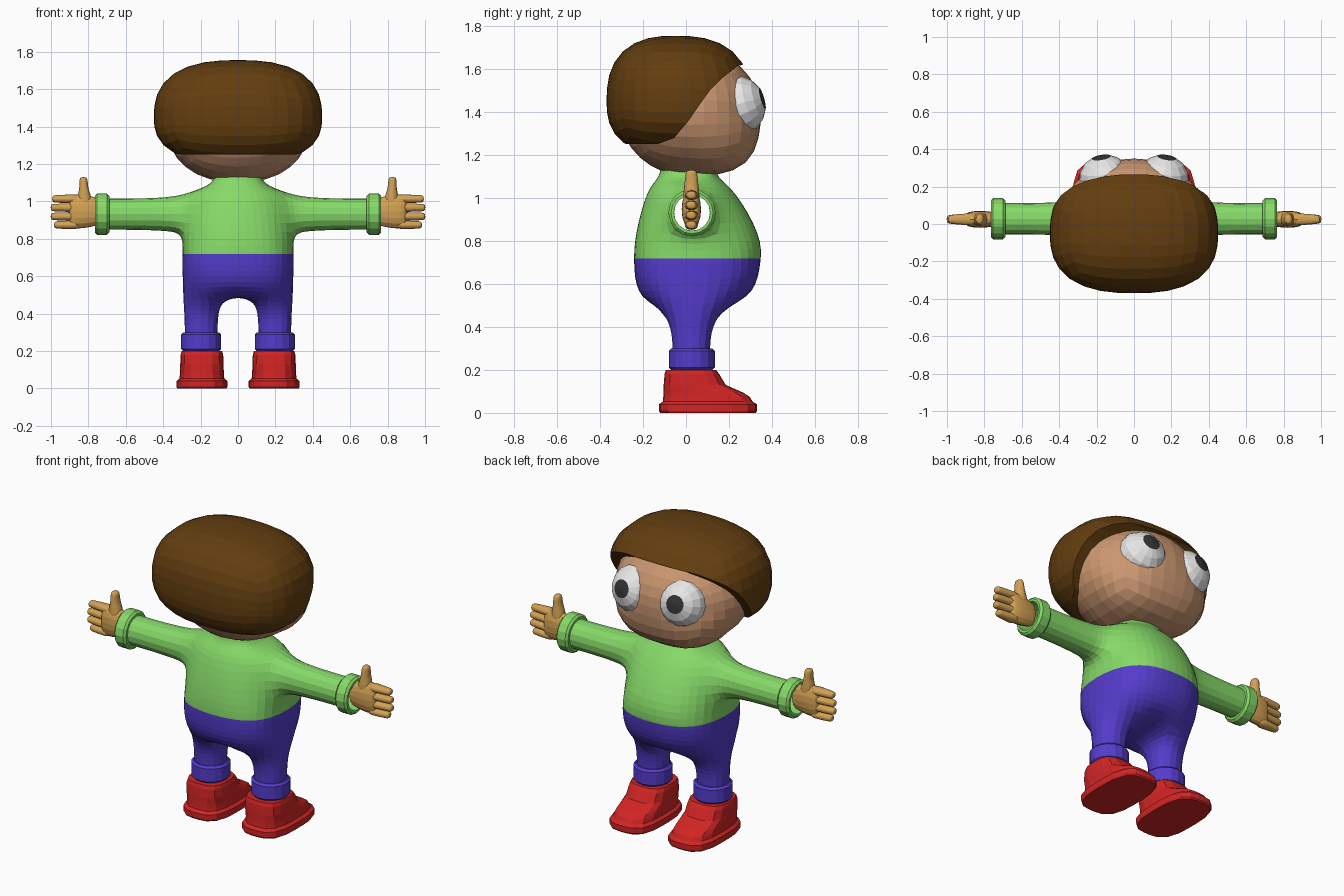
import bpy, bmesh, math
from mathutils import Vector, Matrix

if "Cube" in bpy.data.objects:
    bpy.data.objects.remove(bpy.data.objects["Cube"])


def mat(name, r, g, b):
    m = bpy.data.materials.new(name)
    m.diffuse_color = (r, g, b, 1)
    m.use_nodes = True
    m.node_tree.nodes["Principled BSDF"].inputs["Base Color"].default_value = m.diffuse_color
    return m


HAIR = mat("hair brown", .125, .048, .005)
SKIN = mat("face skin", .60, .31, .165)
HAND = mat("hand tan", .66, .36, .09)
SHIRT = mat("shirt green", .24, .70, .14)
PANTS = mat("trouser blue", .09, .045, .60)
SHOE = mat("shoe red", .65, .018, .018)
WHITE = mat("eye white", .80, .80, .80)
BLACK = mat("pupil dark", .035, .035, .035)


def make(name, bm, mats, mirror=False, subsurf=0):
    me = bpy.data.meshes.new(name)
    bm.to_mesh(me)
    bm.free()
    for m in mats:
        me.materials.append(m)
    ob = bpy.data.objects.new(name, me)
    bpy.context.collection.objects.link(ob)
    if mirror:
        ob.modifiers.new("mirror", 'MIRROR').merge_threshold = .0005
    if subsurf:
        ob.modifiers.new("smooth", 'SUBSURF').levels = subsurf
        ob.modifiers["smooth"].render_levels = subsurf
    return ob


def apply_all(ob):
    bpy.context.view_layer.objects.active = ob
    for m in list(ob.modifiers):
        bpy.ops.object.modifier_apply(modifier=m.name)


def bridge(bm, a, b, closed=True):
    n = len(a)
    for i in range(n if closed else n - 1):
        j = (i + 1) % n
        bm.faces.new((a[i], a[j], b[j], b[i]))


def loft(bm, rings, caps=True):
    vs = [[bm.verts.new(p) for p in r] for r in rings]
    for a, b in zip(vs, vs[1:]):
        bridge(bm, a, b)
    if caps:
        bm.faces.new(vs[0][::-1])
        bm.faces.new(vs[-1])
    else:
        bridge(bm, vs[-1], vs[0])
    bmesh.ops.recalc_face_normals(bm, faces=bm.faces[:])


# Body: half cage of torso rings, with sleeve and trouser leg pulled out
bm = bmesh.new()


def half_ring(z, xs, xb, yb, yf, c, d, inset):
    pts = [(0, yb), (xb, yb + inset), (xs, c), (xs, d), (xb, yf - inset), (0, yf)]
    return [bm.verts.new((x, y, z)) for x, y in pts]


torso = [half_ring(*r) for r in [
    (.46, .30, .085, -.14, .19, -.08, .14, 0),
    (.56, .30, .17, -.24, .33, -.12, .18, .02),
    (.70, .303, .18, -.25, .355, -.13, .21, .02),
    (.82, .295, .18, -.25, .365, -.09, .16, .03),
    (1.05, .27, .15, -.19, .23, -.07, .13, .03),
    (1.09, .13, .085, -.13, .15, -.06, .08, .02),
    (1.17, .125, .075, -.12, .14, -.06, .08, .02)]]
torso[0][0].co.z = torso[0][5].co.z = .49
for k, (a, b) in enumerate(zip(torso, torso[1:])):
    for i in range(5):
        if not (k == 3 and i == 2):          # sleeve opening
            bm.faces.new((a[i], a[i + 1], b[i + 1], b[i]))
t = torso[0]
bm.faces.new((t[5], t[4], t[1], t[0]))       # crotch
prev = [torso[3][2], torso[3][3], torso[4][3], torso[4][2]]
for x, h in [(.37, .097), (.55, .09), (.73, .091)]:
    ring = [bm.verts.new((x, .028 + s * h, .932 + u * h))
            for s, u in [(-1, -1), (1, -1), (1, 1), (-1, 1)]]
    bridge(bm, prev, ring)
    prev = ring
prev = t[1:5]
for z, h in [(.38, .096), (.25, .094)]:
    ring = [bm.verts.new((.197 + s * h, .025 + u * h, z))
            for s, u in [(-1, -1), (1, -1), (1, 1), (-1, 1)]]
    bridge(bm, ring, prev)
    prev = ring
body = make("body", bm, [SHIRT, PANTS], mirror=True, subsurf=2)
apply_all(body)
# Straight waistline between shirt and trousers
bm = bmesh.new()
bm.from_mesh(body.data)
bmesh.ops.bisect_plane(bm, geom=bm.verts[:] + bm.edges[:] + bm.faces[:],
                       plane_co=(0, 0, .718), plane_no=(0, 0, 1))
for f in bm.faces:
    f.material_index = int(f.calc_center_median().z < .718)
bm.to_mesh(body.data)
bm.free()


# Cuffs: hollow bands
def cuff(name, m, centre, r_in, r_out, length, along_x):
    bm = bmesh.new()
    e = .012
    prof = [(r_in, 0), (r_out - e, 0), (r_out, e), (r_out, length - e),
            (r_out - e, length), (r_in, length)]
    rings = []
    for r, s in prof:
        ring = []
        for k in range(16):
            a = math.tau * k / 16
            u, v = r * math.cos(a), r * math.sin(a)
            ring.append(Vector(centre) + Vector((s, u, v) if along_x else (u, v, s)))
        rings.append(ring)
    loft(bm, rings, caps=False)
    make(name, bm, [m], mirror=True)


cuff("sleeve_cuffs", SHIRT, (.688, .028, .932), .084, .11, .077, True)
cuff("trouser_cuffs", PANTS, (.197, .027, .2), .08, .107, .1, False)


# Shoes: stacked rounded outlines
def outline(z, w, y0, y1, p=3.2, n=20):
    ring = []
    for k in range(n):
        a = math.tau * (k + .5) / n
        c, s = math.cos(a), math.sin(a)
        r = (abs(c) ** p + abs(s) ** p) ** (-1 / p)
        ring.append((.193 + w * r * c, (y0 + y1) / 2 + (y1 - y0) / 2 * r * s, z))
    return ring


bm = bmesh.new()
loft(bm, [outline(*r) for r in [
    (0, .132, -.12, .325), (.008, .136, -.126, .331), (.04, .136, -.126, .331),
    (.053, .12, -.108, .31), (.075, .118, -.106, .297), (.095, .117, -.105, .265),
    (.13, .116, -.104, .185), (.18, .114, -.1, .155), (.2, .108, -.094, .14)]])
make("shoes", bm, [SHOE], mirror=True)

# Hands: palm, four fingers and a raised thumb
bm = bmesh.new()


def limb(stations, upright=False):
    """Rectangular sections: (position, centre, half size, half depth)."""
    rings = []
    for s, c, h, d in stations:
        q = [(-1, -1), (1, -1), (1, 1), (-1, 1)]
        rings.append([((c + h * u, .025 + d * v, s) if upright
                       else (s, .025 + d * v, c + h * u)) for u, v in q])
    loft(bm, rings)


limb([(.73, .945, .07, .035), (.75, .945, .078, .042), (.82, .948, .1, .052),
      (.88, .947, .1, .045), (.905, .947, .09, .03)])
for z, tip in [(1.014, .995), (.967, 1.003), (.92, 1.003), (.875, .985)]:
    limb([(.84, z, .025, .036), (.9, z, .025, .034), (tip - .02, z, .022, .026),
          (tip, z, .019, .022)])
limb([(.95, .815, .05, .045), (1.03, .822, .04, .04), (1.07, .824, .025, .034),
      (1.115, .826, .024, .03), (1.132, .826, .018, .022)], upright=True)
make("hands", bm, [HAND], mirror=True, subsurf=2)


# Head and hair: squared-off quad spheres
def quad_sphere(shape):
    bm = bmesh.new()
    bmesh.ops.create_cube(bm, size=2)
    bmesh.ops.subdivide_edges(bm, edges=bm.edges[:], cuts=7, use_grid_fill=True)
    for v in bm.verts:
        d = Vector([math.tan(c * math.pi / 4) for c in v.co]).normalized()
        v.co = shape(d)
    return bm


def power_unit(d, p):
    return d * sum(abs(c) ** p for c in d) ** (-1 / p)


def head_shape(d):
    q = power_unit(d, 2 + 1.6 * max(0, d.y) * max(0, -d.z))
    return (.388 * q.x, .02 + .33 * q.y, 1.4 + .3 * q.z)


def hair_shape(d):
    q = power_unit(d, 2.55)
    return (.45 * q.x, -.05 + (.35 if q.y > 0 else .32) * q.y,
            1.45 + (.306 if q.z > 0 else .25) * q.z)


make("head", quad_sphere(head_shape), [SKIN])
hair = make("hair", quad_sphere(hair_shape), [HAIR])

# Hairline: cut away below the fringe and in front of the sideburns
line = [(-.7, 1.252), (-.13, 1.252), (-.055, 1.28), (.012, 1.36), (.06, 1.43),
        (.11, 1.5), (.17, 1.56), (.24, 1.615), (.6, 1.70), (.6, 1.0), (-.7, 1.0)]
bm = bmesh.new()
loft(bm, [[(x, y, z) for y, z in line] for x in (-.7, .7)])
cutter = make("hairline_cutter", bm, [HAIR])
cutter.hide_render = True
cut = hair.modifiers.new("hairline", 'BOOLEAN')
cut.operation, cut.solver, cut.object = 'DIFFERENCE', 'EXACT', cutter
apply_all(hair)
bpy.data.objects.remove(cutter)

# Eyes: flattened balls with the pupil on the outward pole
bm = bmesh.new()
bmesh.ops.create_uvsphere(bm, u_segments=16, v_segments=8, radius=1)
for f in bm.faces:
    f.material_index = int(f.calc_center_median().z > .93)
look = Vector((.16, .95, .27)).normalized()
turn = look.to_track_quat('Z', 'Y').to_matrix().to_4x4()
bm.transform(Matrix.Translation((.158, .252, 1.434)) @ turn
             @ Matrix.Diagonal((.135, .135, .118, 1)))
make("eyes", bm, [WHITE, BLACK], mirror=True)
